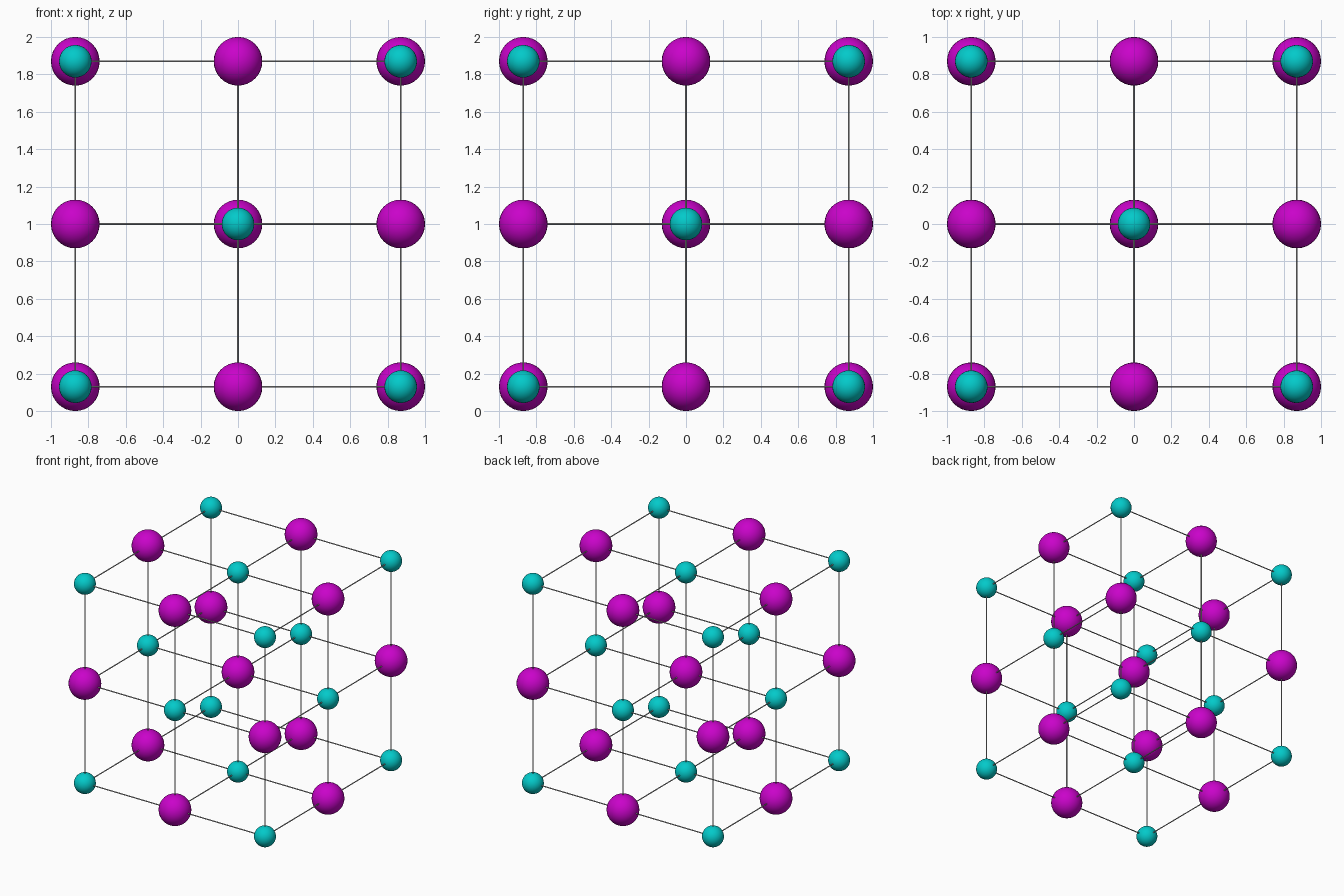
import bpy
import math

if "Cube" in bpy.data.objects:
    bpy.data.objects.remove(bpy.data.objects["Cube"])

A = 0.87          # spacing between neighbouring spheres
BIG, SMALL = 0.13, 0.087
ROD = 0.0046


def material(name, rgb):
    m = bpy.data.materials.new(name)
    m.diffuse_color = (*rgb, 1.0)
    m.use_nodes = True
    m.node_tree.nodes["Principled BSDF"].inputs["Base Color"].default_value = m.diffuse_color
    return m


purple = material("purple", (0.59, 0.001, 0.59))
teal = material("teal", (0.001, 0.59, 0.59))
grey = material("light_grey", (0.5, 0.5, 0.5))


def sphere_mesh(name, radius, mat):
    bpy.ops.mesh.primitive_uv_sphere_add(segments=32, ring_count=16, radius=radius)
    ob = bpy.context.object
    bpy.ops.object.shade_smooth()
    mesh = ob.data
    mesh.name = name
    mesh.materials.append(mat)
    bpy.data.objects.remove(ob)
    return mesh


def place(name, mesh, loc, rot=(0, 0, 0)):
    ob = bpy.data.objects.new(name, mesh)
    ob.location = loc
    ob.rotation_euler = rot
    bpy.context.collection.objects.link(ob)


big = sphere_mesh("large_sphere", BIG, purple)
small = sphere_mesh("small_sphere", SMALL, teal)

# Spheres alternate in kind on a 3 x 3 x 3 lattice, small ones on the corners
steps = (-1, 0, 1)
for i in steps:
    for j in steps:
        for k in steps:
            loc = (i * A, j * A, 1 + k * A)
            if (i + j + k) % 2:
                place("small_sphere", small, loc)
            else:
                place("large_sphere", big, loc)

# Thin rods run the full length of the lattice along each axis
bpy.ops.mesh.primitive_cylinder_add(vertices=12, radius=ROD, depth=2 * A)
rod_ob = bpy.context.object
bpy.ops.object.shade_smooth_by_angle(angle=math.radians(40))
rod = rod_ob.data
rod.materials.append(grey)
bpy.data.objects.remove(rod_ob)
q = math.pi / 2
for a in steps:
    for b in steps:
        place("rod_x", rod, (0, a * A, 1 + b * A), (0, q, 0))
        place("rod_y", rod, (a * A, 0, 1 + b * A), (q, 0, 0))
        place("rod_z", rod, (a * A, b * A, 1))
